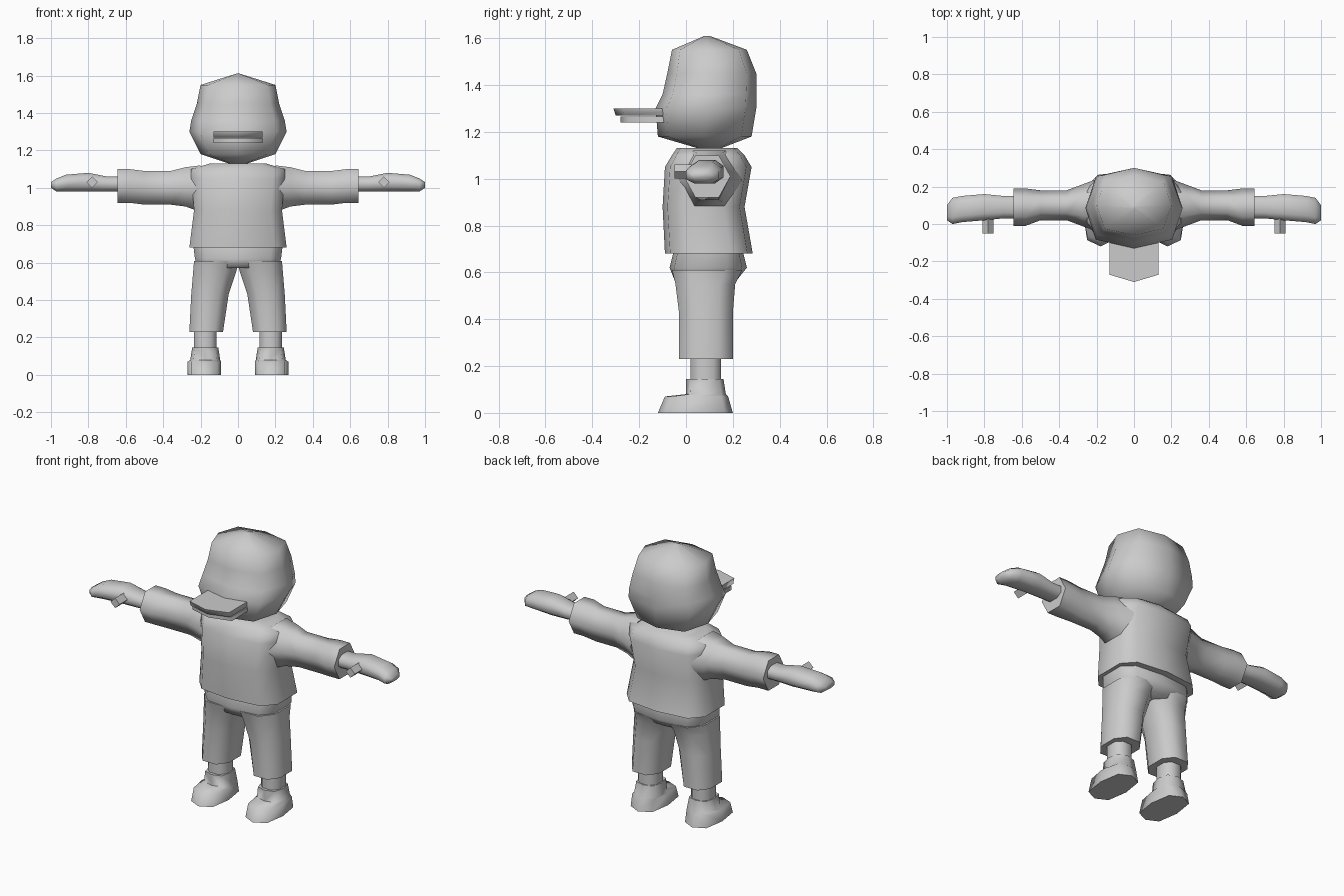
import bpy
import bmesh
from math import cos, sin, pi, radians, copysign

if "Cube" in bpy.data.objects:
    bpy.data.objects.remove(bpy.data.objects["Cube"])

grey = bpy.data.materials.new("plain grey")
grey.use_nodes = True
grey.diffuse_color = (.6, .6, .6, 1)
grey.node_tree.nodes["Principled BSDF"].inputs["Base Color"].default_value = grey.diffuse_color


def section(sides, squareness, turn):
    """Squared-off polygon fitted to the -1..1 square."""
    def bulge(value):
        return copysign(abs(value) ** squareness, value)
    angles = [2 * pi * (i + turn) / sides for i in range(sides)]
    points = [(bulge(cos(a)), bulge(sin(a))) for a in angles]
    wide = max(u for u, v in points)
    tall = max(v for u, v in points)
    return [(u / wide, v / tall) for u, v in points]


def ring(at, half, low, high, mid=0):
    """One cross-section: place on the axis, half width, its middle, and the other extent."""
    return at, mid, half, (low + high) / 2, (high - low) / 2


def place(axis, along, across, other):
    if axis == "x":
        return along, across, other
    if axis == "y":
        return across, along, other
    return across, other, along


def loft(name, shape, rings, axis="z", side=1):
    """Skin a shape through its rings, mirrored in x when side is negative."""
    bm = bmesh.new()
    loops = []
    for at, mid, half, centre, reach in rings:
        loop = []
        for u, v in shape:
            x, y, z = place(axis, at, mid + u * half, centre + v * reach)
            loop.append(bm.verts.new((x * side, y, z)))
        loops.append(loop)
    for lower, upper in zip(loops, loops[1:]):
        for i in range(len(shape)):
            bm.faces.new((lower[i - 1], lower[i], upper[i], upper[i - 1]))
    bm.faces.new(loops[0])
    bm.faces.new(loops[-1])
    bmesh.ops.recalc_face_normals(bm, faces=bm.faces)
    mesh = bpy.data.meshes.new(name)
    bm.to_mesh(mesh)
    bm.free()
    mesh.materials.append(grey)
    part = bpy.data.objects.new(name, mesh)
    bpy.context.collection.objects.link(part)
    bpy.ops.object.select_all(action="DESELECT")
    part.select_set(True)
    bpy.context.view_layer.objects.active = part
    bpy.ops.object.shade_smooth_by_angle(angle=radians(75))


skull = section(sides=8, squareness=.7, turn=0)
cloth = section(sides=10, squareness=.6, turn=.5)
tube = section(sides=8, squareness=.8, turn=.5)
cuff = section(sides=6, squareness=1, turn=0)
diamond = section(sides=4, squareness=1, turn=0)
sole = section(sides=8, squareness=.7, turn=0)
beak = section(sides=6, squareness=.3, turn=.5)

# Head with a shallow pointed crown and chin
loft("head", skull, [
    ring(at=1.13, half=.05, low=.05, high=.15),
    ring(at=1.18, half=.2, low=-.12, high=.28),
    ring(at=1.3, half=.26, low=-.13, high=.3),
    ring(at=1.36, half=.25, low=-.1, high=.3),
    ring(at=1.45, half=.22, low=-.08, high=.3),
    ring(at=1.55, half=.2, low=-.06, high=.26),
    ring(at=1.61, half=.01, low=.08, high=.1),
])

# Flat bill in two plates
loft("upper_bill", beak, [
    ring(at=1.27, half=.13, low=-.3, high=.1),
    ring(at=1.3, half=.13, low=-.31, high=.1),
])
loft("lower_bill", beak, [
    ring(at=1.24, half=.13, low=-.28, high=.1),
    ring(at=1.265, half=.13, low=-.28, high=.1),
])

# Loose shirt
loft("shirt", cloth, [
    ring(at=.68, half=.26, low=-.09, high=.285),
    ring(at=.88, half=.235, low=-.1, high=.25),
    ring(at=1.05, half=.25, low=-.09, high=.28),
    ring(at=1.1, half=.25, low=-.06, high=.25),
    ring(at=1.13, half=.15, low=-.04, high=.22),
])

# Hips of the trousers
loft("trouser_hips", cloth, [
    ring(at=.57, half=.21, low=-.05, high=.22),
    ring(at=.62, half=.23, low=-.07, high=.26),
    ring(at=.7, half=.24, low=-.05, high=.24),
])

for label, side in (("left", 1), ("right", -1)):
    # Sleeve widening to the cuff
    loft(label + "_sleeve", cuff, [
        ring(at=.2, half=.14, low=.87, high=1.12, mid=.1),
        ring(at=.28, half=.11, low=.9, high=1.11, mid=.1),
        ring(at=.36, half=.08, low=.91, high=1.09, mid=.1),
        ring(at=.5, half=.08, low=.91, high=1.09, mid=.1),
        ring(at=.58, half=.1, low=.92, high=1.1, mid=.09),
        ring(at=.645, half=.1, low=.92, high=1.1, mid=.09),
    ], "x", side)

    # Mitten hand and thumb
    loft(label + "_hand", tube, [
        ring(at=.6, half=.06, low=.98, high=1.06, mid=.09),
        ring(at=.7, half=.06, low=.98, high=1.06, mid=.09),
        ring(at=.8, half=.07, low=.98, high=1.08, mid=.09),
        ring(at=.92, half=.07, low=.98, high=1.07, mid=.08),
        ring(at=.97, half=.07, low=.98, high=1.05, mid=.07),
        ring(at=1, half=.04, low=1, high=1.03, mid=.06),
    ], "x", side)
    loft(label + "_thumb", diamond, [
        ring(at=-.05, half=.03, low=1, high=1.06, mid=.78),
        ring(at=.07, half=.03, low=1, high=1.06, mid=.78),
    ], "y", side)

    # Trouser leg
    loft(label + "_trouser_leg", tube, [
        ring(at=.23, half=.09, low=-.03, high=.2, mid=.17),
        ring(at=.43, half=.1, low=-.03, high=.2, mid=.15),
        ring(at=.55, half=.115, low=-.045, high=.21, mid=.125),
        ring(at=.61, half=.12, low=-.06, high=.24, mid=.115),
    ], "z", side)

    # Ankle and shoe
    loft(label + "_ankle", tube, [
        ring(at=.1, half=.06, low=.02, high=.15, mid=.175),
        ring(at=.27, half=.06, low=.02, high=.15, mid=.175),
    ], "z", side)
    loft(label + "_shoe", sole, [
        ring(at=0, half=.09, low=-.12, high=.2, mid=.18),
        ring(at=.07, half=.09, low=-.09, high=.18, mid=.18),
        ring(at=.08, half=.08, low=0, high=.17, mid=.175),
        ring(at=.145, half=.07, low=0, high=.16, mid=.175),
    ], "z", side)
